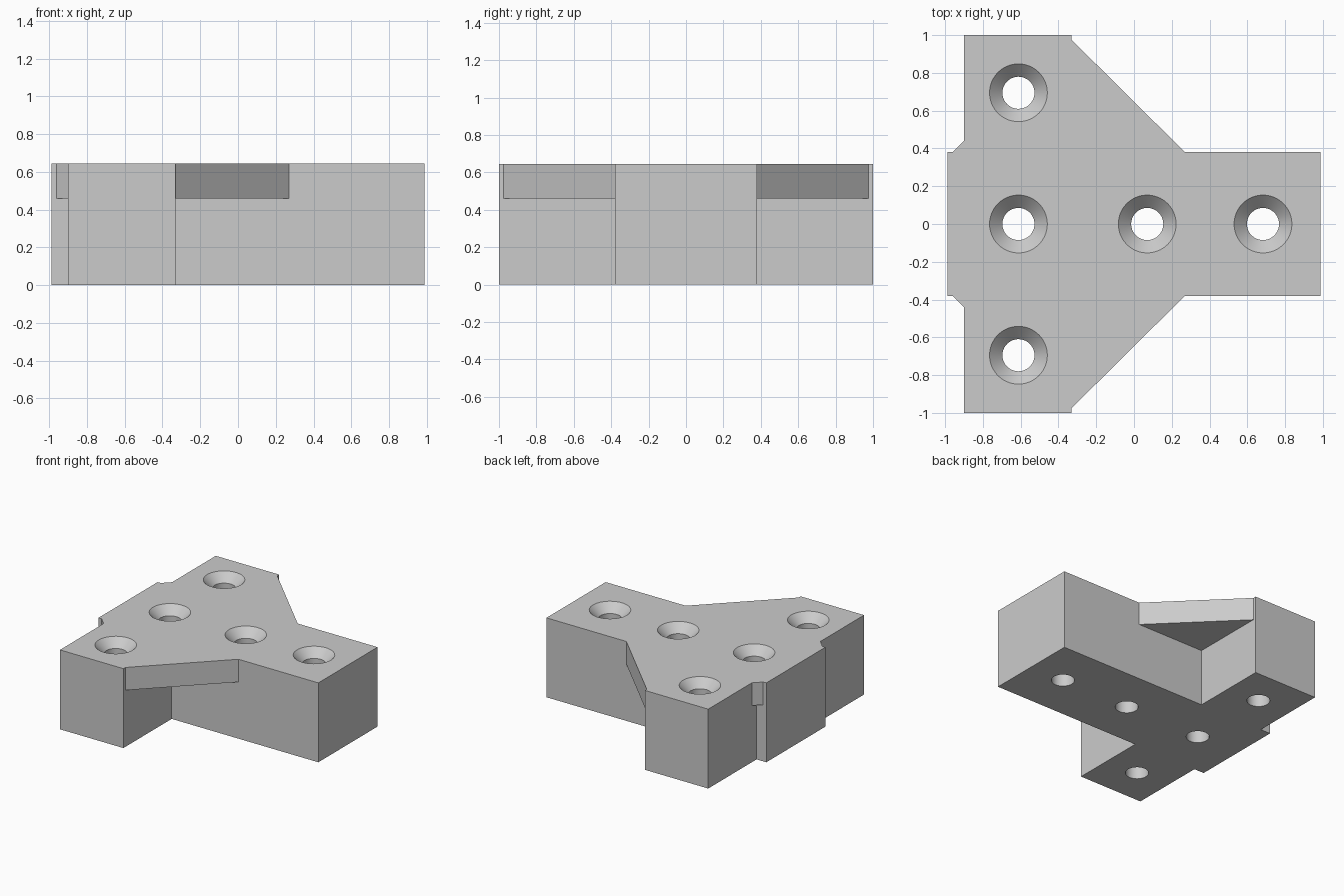
import bpy, bmesh, math

if "Cube" in bpy.data.objects:
    bpy.data.objects.remove(bpy.data.objects["Cube"], do_unlink=True)

HEIGHT, WEB_BASE = 0.645, 0.46      # block height, underside of corner webs
END, HALF = 0.988, 0.38             # stem end and half width
BAR_L, BAR_R = -0.9, -0.33          # crossbar sides
HOLE_R, SINK_R = 0.085, 0.153

grey = bpy.data.materials.new("plain_grey")
grey.use_nodes = True
colour = (0.6, 0.6, 0.6, 1)
grey.diffuse_color = colour
grey.node_tree.nodes["Principled BSDF"].inputs["Base Color"].default_value = colour


def make_object(name, bm):
    bmesh.ops.recalc_face_normals(bm, faces=bm.faces)
    mesh = bpy.data.meshes.new(name)
    bm.to_mesh(mesh)
    bm.free()
    mesh.materials.append(grey)
    obj = bpy.data.objects.new(name, mesh)
    bpy.context.collection.objects.link(obj)
    return obj


def prism(name, outline, bottom, top):
    bm = bmesh.new()
    face = bm.faces.new([bm.verts.new((x, y, bottom)) for x, y in outline])
    ext = bmesh.ops.extrude_face_region(bm, geom=[face])
    verts = [g for g in ext["geom"] if isinstance(g, bmesh.types.BMVert)]
    bmesh.ops.translate(bm, vec=(0, 0, top - bottom), verts=verts)
    return make_object(name, bm)


def countersunk_cutter(name, x, y, sides=64):
    # stacked rings: straight bore, cone, then clear of the top
    sink = HEIGHT - (SINK_R - HOLE_R)
    over = 0.05
    profile = [(HOLE_R, -over), (HOLE_R, sink), (SINK_R + over, HEIGHT + over)]
    bm = bmesh.new()
    rings = []
    for r, z in profile:
        rings.append([bm.verts.new((x + r * math.cos(math.tau * i / sides),
                                    y + r * math.sin(math.tau * i / sides), z))
                      for i in range(sides)])
    for a, b in zip(rings, rings[1:]):
        for i in range(sides):
            j = (i + 1) % sides
            bm.faces.new((a[i], a[j], b[j], b[i]))
    bm.faces.new(rings[0])
    bm.faces.new(rings[-1])
    return make_object(name, bm)


def combine(target, tool, operation):
    tool.hide_render = True
    mod = target.modifiers.new(operation.lower(), 'BOOLEAN')
    mod.operation = operation
    mod.solver = 'EXACT'
    mod.object = tool
    bpy.context.view_layer.objects.active = target
    bpy.ops.object.modifier_apply(modifier=mod.name)
    bpy.data.objects.remove(tool, do_unlink=True)


# T-shaped block with a short stub behind the crossbar
half_outline = [(END, HALF), (BAR_R, HALF), (BAR_R, 1), (BAR_L, 1), (BAR_L, HALF), (-END, HALF)]
outline = half_outline + [(x, -y) for x, y in reversed(half_outline)]
bracket = prism("tee_bracket", outline, 0, HEIGHT)

# Diagonal webs in the four inner corners, rooted inside the block
big_web = [(BAR_R, 0.975), (0.27, HALF), (0.2, 0.3), (-0.4, 0.3), (-0.4, 0.9)]
small_web = [(BAR_L, 0.44), (-0.96, HALF), (-0.94, 0.34), (-0.86, 0.34), (-0.86, 0.42)]
for web in (big_web, small_web):
    for side in (1, -1):
        tool = prism("corner_web", [(x, side * y) for x, y in web], WEB_BASE, HEIGHT)
        combine(bracket, tool, 'UNION')

# Countersunk screw holes
for x, y in ((-0.612, 0.695), (-0.612, 0), (-0.612, -0.695), (0.07, 0), (0.683, 0)):
    combine(bracket, countersunk_cutter("screw_hole_cutter", x, y), 'DIFFERENCE')

# Merge coplanar faces left by the joins
bm = bmesh.new()
bm.from_mesh(bracket.data)
bmesh.ops.remove_doubles(bm, verts=bm.verts, dist=0.0001)
bmesh.ops.dissolve_limit(bm, angle_limit=math.radians(0.5), verts=bm.verts, edges=bm.edges)
bm.to_mesh(bracket.data)
bm.free()

bpy.ops.object.select_all(action='DESELECT')
bracket.select_set(True)
bpy.context.view_layer.objects.active = bracket
bpy.ops.object.shade_smooth_by_angle(angle=math.radians(30))
